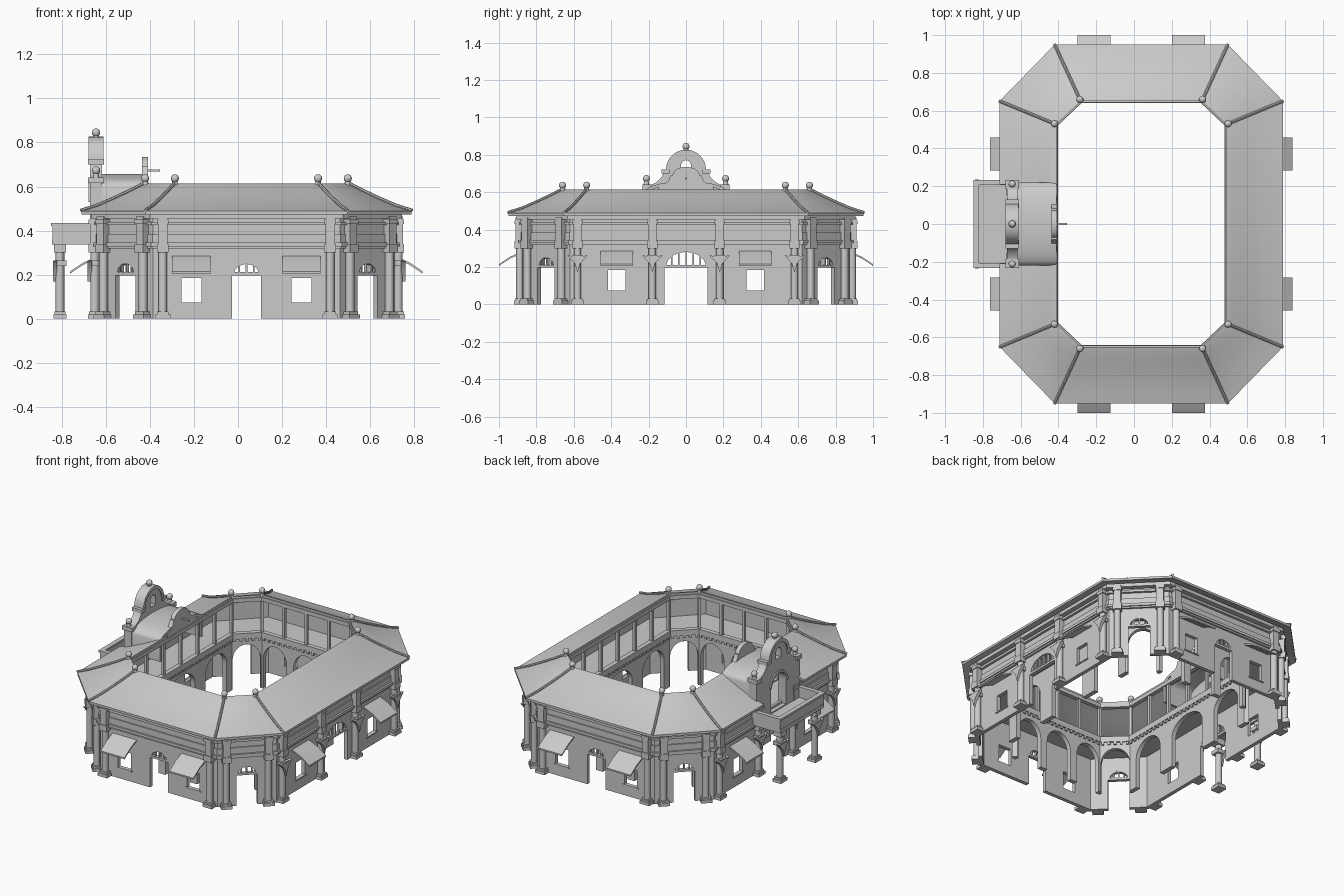
import bpy, bmesh, math
from mathutils import Matrix, Vector

if "Cube" in bpy.data.objects:
    bpy.data.objects.remove(bpy.data.objects["Cube"])

CX = 0.0385
parts = {}
SWAP = Matrix(((0, 1, 0, 0), (1, 0, 0, 0), (0, 0, 1, 0), (0, 0, 0, 1)))


def part(name):
    return parts.setdefault(name, bmesh.new())


def octagon(d):
    """Corners of the plan, offset outward by d from the outer wall line."""
    hx, hy, a, b = .675 + d, .875 + d, .424 + d * .46, .62 + d * .414
    p = [(-a, -hy), (a, -hy), (hx, -b), (hx, b), (a, hy), (-a, hy), (-hx, b), (-hx, -b)]
    return [Vector((x + CX, y, 0)) for x, y in p]


def sides(d):
    """Per side: matrix with local x along the wall, y outward, and half length."""
    pts, out = octagon(d), []
    for i in range(8):
        p, q = pts[i], pts[(i + 1) % 8]
        t, m = (q - p).normalized(), (p + q) / 2
        M = Matrix(((t.x, t.y, 0, m.x), (t.y, -t.x, 0, m.y), (0, 0, 1, 0), (0, 0, 0, 1)))
        out.append((M, (q - p).length / 2))
    return out


def ring(name, prof):
    """Sweep a closed (offset, z) profile around the octagon."""
    bm = part(name)
    rows = [[bm.verts.new((c.x, c.y, z)) for c in octagon(d)] for d, z in prof]
    for j in range(len(rows)):
        a, b = rows[j], rows[(j + 1) % len(rows)]
        for i in range(8):
            k = (i + 1) % 8
            bm.faces.new((a[i], a[k], b[k], b[i]))


def band(name, d0, d1, z0, z1):
    ring(name, [(d0, z0), (d1, z0), (d1, z1), (d0, z1)])


def prism(name, poly, M, y0, y1):
    bm = part(name)
    a = [bm.verts.new(M @ Vector((x, y0, z))) for x, z in poly]
    b = [bm.verts.new(M @ Vector((x, y1, z))) for x, z in poly]
    bm.faces.new(a)
    bm.faces.new(b[::-1])
    for i in range(len(a)):
        k = (i + 1) % len(a)
        bm.faces.new((a[i], b[i], b[k], a[k]))


def box(name, M, x, y, z0, z1, hx, hy):
    prism(name, [(x - hx, z0), (x + hx, z0), (x + hx, z1), (x - hx, z1)], M, y - hy, y + hy)


def arc(w, zs, rise, x=0, n=14):
    return [(x + w * math.cos(math.pi * i / n), zs + rise * math.sin(math.pi * i / n)) for i in range(n + 1)]


def arch(w, z0, zs, rise, x=0):
    return [(x - w, z0), (x + w, z0)] + arc(w, zs, rise, x)


def arch_strip(name, M, w, zs, rise, t, y0, y1):
    prism(name, arc(w + t, zs, rise + t) + arc(w, zs, rise)[::-1], M, y0, y1)


def cyl(name, M, x, y, z0, z1, r, r2=None):
    T = M @ Matrix.Translation((x, y, (z0 + z1) / 2))
    bmesh.ops.create_cone(part(name), cap_ends=True, segments=14, radius1=r,
                          radius2=r if r2 is None else r2, depth=z1 - z0, matrix=T)


def ball(name, M, x, y, z, r=.019):
    cyl(name, M, x, y, z - .04, z - .01, .016, .012)
    bmesh.ops.create_uvsphere(part(name), u_segments=14, v_segments=8, radius=r,
                              matrix=M @ Matrix.Translation((x, y, z)))


def column(name, M, x, y, top, lamp=False):
    box(name, M, x, y, 0, .02, .034, .03)
    box(name, M, x, y, .02, .032, .027, .025)
    cyl(name, M, x, y, .03, .31, .02)
    box(name, M, x, y, .3, .34, .027, .027)
    if top > .34:
        box(name, M, x, y, .34, top, .022, .022)
        box(name, M, x, y, top - .035, top - .015, .027, .027)
    if lamp:
        wing = [(0, .17), (.015, .22), (.055, .262), (.02, .258), (-.02, .258), (-.055, .262), (-.015, .22)]
        prism("column_brackets", [(x + u, z) for u, z in wing], M, y + .012, y + .032)
        box("column_brackets", M, x, y, .24, .265, .028, .03)


def fanlight(M, x, w, zs, rise, bars):
    y = -.012
    box("fanlights", M, x, y, zs - .008, zs + .006, w, .012)
    for i in range(1, bars):
        u = -w + 2 * w * i / bars
        h = rise * math.sqrt(1 - (u / w) ** 2)
        box("fanlights", M, x + u, y, zs, zs + h, .004, .008)
    prism("fanlights", arc(w, zs, rise, x) + arc(w - .01, zs, rise - .01, x)[::-1], M, y - .012, y + .012)


# Walls, floor, cornices and roof as octagonal sweeps
band("outer_wall", -.024, 0, 0, .475)
band("courtyard_arcade", -.225, -.195, 0, .345)
band("cornice", -.01, .013, .318, .328)
band("cornice", -.01, .02, .328, .345)
band("cornice", -.01, .008, .345, .385)
band("cornice", -.01, .016, .425, .44)
band("cornice", -.01, .03, .455, .478)
band("gallery_floor", -.22, -.02, .345, .365)
band("gallery_beam", -.235, -.205, .335, .372)
band("gallery_beam", -.232, -.205, .575, .6)
top = [(.075, .488), (0, .512), (-.08, .547), (-.15, .58), (-.2, .606), (-.225, .614)]
ring("roof", top + [(d, z - .015) for d, z in top[::-1]])

# Openings, columns and awnings along every side
S = sides(0)
for i, (M, half) in enumerate(S):
    if i % 2:                      # corner bays
        doors, wins, cols = [(0, .064, .205, .055)], [], [-.128, .128]
        arches = [(0, .085)]
    elif i in (0, 4):              # short sides
        doors, wins, cols = [(0, .065, .205, .053)], [-.25, .25], [-.38, .38]
        arches = [(-.225, .085), (0, .09), (.225, .085)]
    else:                          # long sides
        doors, wins, cols = [(0, .115, .205, .085)], [-.37, .37], [-.58, -.18, .18, .58]
        arches = [(-.36, .11), (0, .14), (.36, .11)]
    for x, w in arches:
        prism("cut_arcade", arch(w, -.05, .195, .1, x), M, -.24, -.18)
    for x, w, zs, r in doors:
        prism("cut_through", arch(w, -.05, zs, r), M, -.05, .05)
        fanlight(M, x, w, zs, r, 6 if w > .1 else 4)
    for x in wins:
        prism("cut_through", [(x - .053, .072), (x + .053, .072), (x + .053, .185), (x - .053, .185)], M, -.05, .05)
        box("window_frames", M, x, 0, .066, .074, .056, .006)
        for s in (-1, 1):
            box("window_frames", M, x + s * .05, -.012, .072, .185, .004, .012)
        aw = [(0, .285), (.065, .255), (.125, .215), (.125, .205), (.065, .245), (0, .275)]
        prism("awnings", aw, M @ SWAP, x - .087, x + .087)
    for x in cols:
        column("wall_columns", M, x, .014, .465, i in (2, 6))

# Courtyard gallery posts and dentils
for i, (M, half) in enumerate(sides(-.218)):
    n = 1 if i % 2 else (4 if i in (0, 4) else 6)
    for k in range(n):
        box("gallery_posts", M, -half + 2 * half * k / n, 0, .365, .58, .009, .009)
    m = int(half * 2 / .035)
    for k in range(m):
        box("gallery_dentils", M, -half + 2 * half * (k + .5) / m, -.008, .318, .335, .008, .008)

# Hip ridges and their ball finials
rows = [octagon(d) for d, z in top]
I = Matrix.Identity(4)
for i in range(8):
    for j in range(len(top) - 1):
        p = rows[j][i] + Vector((0, 0, top[j][1] + .004))
        q = rows[j + 1][i] + Vector((0, 0, top[j + 1][1] + .004))
        R = (q - p).to_track_quat('Z', 'Y').to_matrix().to_4x4()
        bmesh.ops.create_cone(part("hip_ridges"), cap_ends=True, segments=8, radius1=.008, radius2=.008,
                              depth=(q - p).length + .004, matrix=Matrix.Translation((p + q) / 2) @ R)
    c = octagon(-.215)[i]
    ball("roof_finials", I, c.x, c.y, .637)

# Entrance porch with balcony on the left side
P = S[6][0]
for x in (-.18, .18):
    column("porch_columns", P, x, .172, .34, True)
box("balcony", P, 0, .108, .338, .362, .225, .1)
for x in (-.22, .22):
    box("balcony", P, x, .108, .362, .422, .008, .098)
    box("balcony", P, x, .108, .422, .435, .014, .104)
box("balcony", P, 0, .198, .362, .422, .225, .008)
box("balcony", P, 0, .198, .422, .435, .234, .015)

# Curved gable above the balcony
flank = [(.225, .36), (.225, .635), (.185, .64), (.155, .655), (.13, .68), (.118, .71), (.105, .715)]
prism("porch_gable", flank + arc(.1, .72, .1) + [(-x, z) for x, z in flank[::-1]], P, -.02, .035)
arch_strip("gable_moulding", P, .085, .72, .085, .022, -.025, .043)
for s in (-1, 1):
    box("gable_moulding", P, s * .208, .0075, .615, .642, .024, .036)
    box("gable_moulding", P, s * .108, .0075, .7, .722, .022, .036)
    ball("gable_finials", P, s * .212, .008, .673)
ball("gable_finials", P, 0, .008, .845)
arch_strip("gable_moulding", P, .078, .53, .075, .015, .03, .043)
prism("cut_through", arch(.078, .37, .53, .075), P, -.05, .08)
prism("cut_through", arch(.026, .7, .745, .026), P, -.05, .08)

# Vaulted dormer from the gable to the courtyard
o = [(.22, .47)] + arc(.22, .6, .058) + [(-.22, .47)]
n = [(-.205, .47)] + arc(.205, .59, .053)[::-1] + [(.205, .47)]
prism("dormer_vault", o + n, P, -.225, -.01)
w = [(.15, .585), (.15, .625), (.12, .635), (.095, .66), (.082, .69)]
prism("dormer_end_gable", w + arc(.072, .69, .045) + [(-x, z) for x, z in w[::-1]], P, -.228, -.2)
box("dormer_rod", P, 0, -.252, .668, .678, .005, .03)
prism("cut_roof", [(-.21, .4), (.21, .4), (.21, .6), (-.21, .6)], P, -.19, .2)

# Turn every collected mesh into an object
objs = {}
for name, bm in parts.items():
    bmesh.ops.recalc_face_normals(bm, faces=bm.faces[:])
    me = bpy.data.meshes.new(name)
    bm.to_mesh(me)
    bm.free()
    objs[name] = bpy.data.objects.new(name, me)
    bpy.context.collection.objects.link(objs[name])

# Cut the openings, then drop the cutters
for target, c in (("outer_wall", "cut_through"), ("courtyard_arcade", "cut_arcade"),
                  ("porch_gable", "cut_through"), ("roof", "cut_roof"), ("cornice", "cut_roof")):
    ob = objs[target]
    m = ob.modifiers.new(c, 'BOOLEAN')
    m.operation, m.object, m.solver = 'DIFFERENCE', objs[c], 'EXACT'
    m.use_self = True
    me = bpy.data.meshes.new_from_object(ob.evaluated_get(bpy.context.evaluated_depsgraph_get()))
    ob.modifiers.clear()
    ob.data = me
for c in ("cut_arcade", "cut_through", "cut_roof"):
    bpy.data.objects.remove(objs.pop(c))

for ob in objs.values():
    ob.select_set(True)
bpy.context.view_layer.objects.active = objs["roof"]
bpy.ops.object.shade_smooth_by_angle(angle=math.radians(30))
